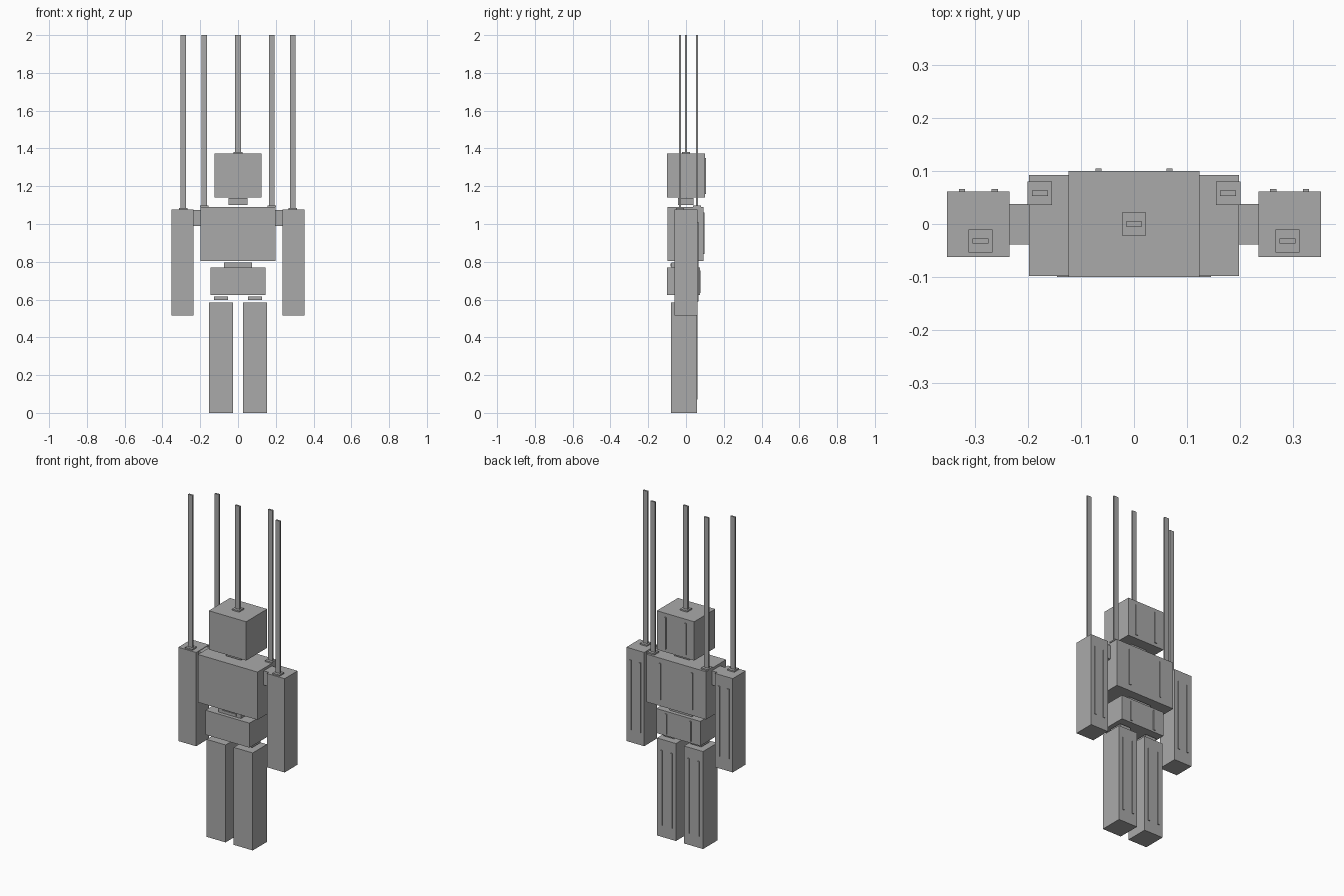
import bpy

old = bpy.data.objects.get("Cube")
if old:
    bpy.data.objects.remove(old, do_unlink=True)

grey = bpy.data.materials.new("plain_grey")
grey.use_nodes = True
COLOUR = (0.4, 0.4, 0.4, 1)
grey.diffuse_color = COLOUR
grey.node_tree.nodes["Principled BSDF"].inputs["Base Color"].default_value = COLOUR


def box(name, x, y, z):
    """Box from (min, max) ranges on each axis."""
    bpy.ops.mesh.primitive_cube_add(size=1, location=[sum(r) / 2 for r in (x, y, z)])
    ob = bpy.context.object
    ob.name = name
    ob.scale = [r[1] - r[0] for r in (x, y, z)]
    bpy.ops.object.transform_apply(location=False, rotation=False, scale=True)
    ob.data.materials.append(grey)
    return ob


def block(name, cx, half, y, z, strip_z, strip_x):
    """Body block with two thin raised strips on its back."""
    box(name, (cx - half, cx + half), y, z)
    for s in (-1, 1):
        c = cx + s * strip_x
        box(name + "_back_strip", (c - 0.006, c + 0.006), (y[1] - 0.004, y[1] + 0.005), strip_z)


def rod(name, x, y, base):
    """Upright flat control rod on a small square foot."""
    box(name + "_foot", (x - 0.023, x + 0.023), (y - 0.022, y + 0.022), (base, base + 0.008))
    box(name, (x - 0.015, x + 0.015), (y - 0.005, y + 0.005), (base, 2))


# Body along the centre line
block("head", 0, 0.124, (-0.1, 0.1), (1.14, 1.373), (1.16, 1.35), 0.067)
block("torso", 0, 0.198, (-0.098, 0.093), (0.803, 1.09), (0.84, 1.06), 0.107)
block("hips", 0, 0.146, (-0.1, 0.073), (0.623, 0.77), (0.635, 0.755), 0.08)
box("neck", (-0.05, 0.05), (-0.042, 0.04), (1.1, 1.137))
box("waist", (-0.074, 0.074), (-0.078, 0.05), (0.77, 0.796))
box("waist_plate", (-0.045, 0.045), (-0.083, -0.075), (0.776, 0.79))
rod("head_rod", 0, 0, 1.373)

# Paired limbs, joints and rods
for side, s in (("left", 1), ("right", -1)):
    block(side + "_arm", s * 0.294, 0.059, (-0.062, 0.061), (0.515, 1.078), (0.59, 1.01), 0.031)
    block(side + "_leg", s * 0.09, 0.063, (-0.079, 0.057), (0, 0.585), (0.07, 0.52), 0.033)
    box(side + "_shoulder", sorted((s * 0.196, s * 0.237)), (-0.039, 0.038), (0.99, 1.075))
    box(side + "_hip_joint", sorted((s * 0.053, s * 0.126)), (-0.045, 0.035), (0.597, 0.616))
    rod(side + "_arm_rod", s * 0.29, -0.032, 1.078)
    rod(side + "_torso_rod", s * 0.178, 0.058, 1.09)
